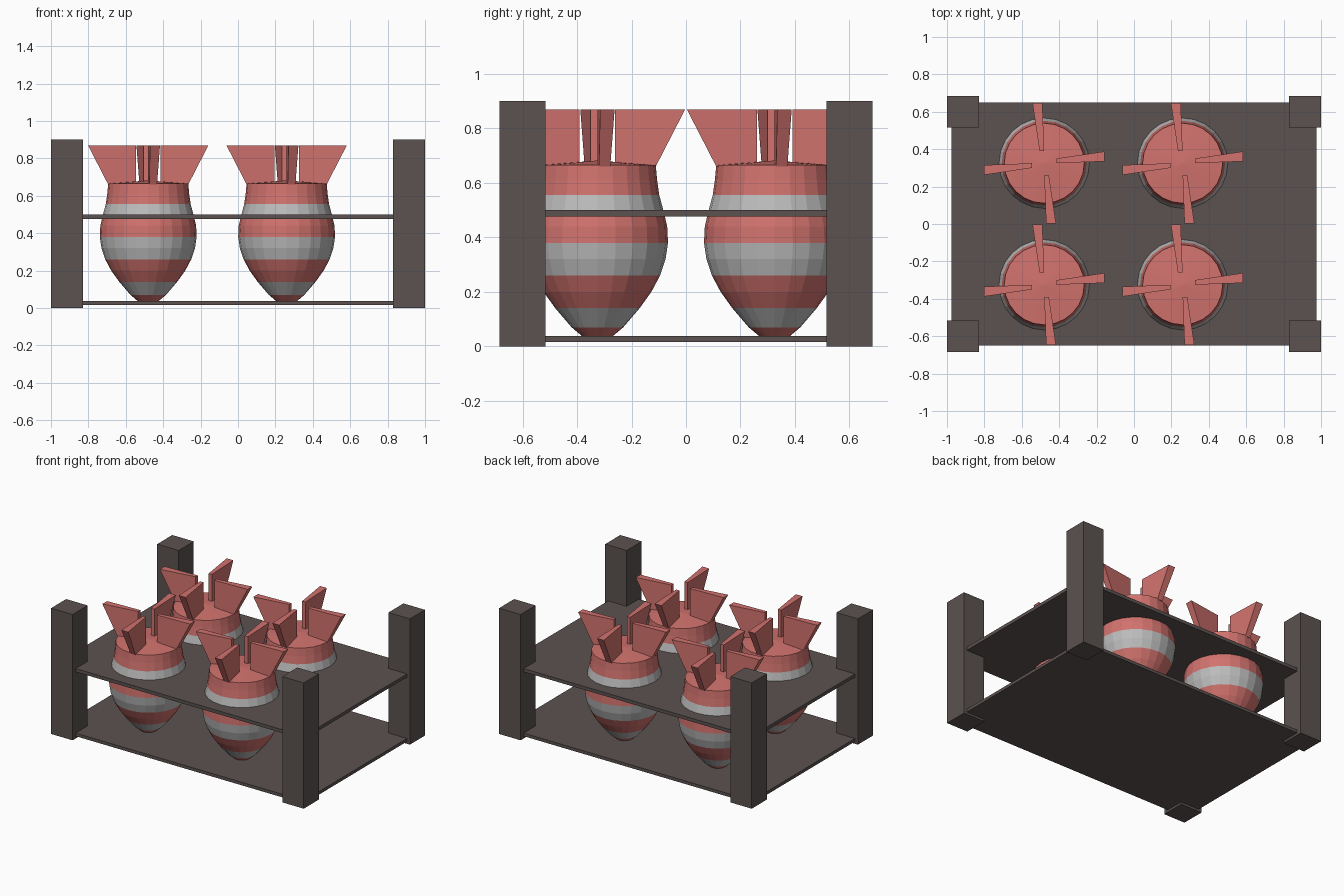
import bpy, bmesh
from math import cos, sin, pi

if "Cube" in bpy.data.objects:
    bpy.data.objects.remove(bpy.data.objects["Cube"])


def material(name, rgb):
    m = bpy.data.materials.new(name)
    m.diffuse_color = (*rgb, 1)
    m.use_nodes = True
    m.node_tree.nodes["Principled BSDF"].inputs["Base Color"].default_value = m.diffuse_color
    return m


WOOD = material("dark_wood", (0.105, 0.085, 0.08))
RED = material("red_paint", (0.64, 0.17, 0.155))
GREY = material("grey_paint", (0.5, 0.5, 0.5))


def add_object(name, mesh, loc=(0, 0, 0)):
    ob = bpy.data.objects.new(name, mesh)
    ob.location = loc
    bpy.context.collection.objects.link(ob)
    return ob


def finish(bm, name, mats):
    bmesh.ops.recalc_face_normals(bm, faces=bm.faces)
    mesh = bpy.data.meshes.new(name)
    bm.to_mesh(mesh)
    bm.free()
    for m in mats:
        mesh.materials.append(m)
    return mesh


def box(name, lo, hi):
    bm = bmesh.new()
    bmesh.ops.create_cube(bm, size=1)
    for v in bm.verts:
        v.co = [(a + b) / 2 + c * (b - a) for a, b, c in zip(lo, hi, v.co)]
    return add_object(name, finish(bm, name, [WOOD]))


# Rack: four corner posts and two shelves
for sx, xname in ((-1, "left"), (1, "right")):
    for sy, yname in ((-1, "front"), (1, "back")):
        x, y = sorted((sx, sx * 0.83)), sorted((sy * 0.685, sy * 0.515))
        box(f"{yname}_{xname}_post", (x[0], y[0], 0), (x[1], y[1], 0.9))
box("lower_shelf", (-0.977, -0.65, 0.016), (0.977, 0.65, 0.038))
box("upper_shelf", (-0.977, -0.65, 0.476), (0.977, 0.65, 0.5))

# Striped shell: (radius, height, material of the band above: 0 red, 1 grey)
PROFILE = [(0.045, 0.028, 0), (0.095, 0.07, 1), (0.155, 0.14, 0),
           (0.198, 0.2, 0), (0.23, 0.26, 1), (0.25, 0.32, 1),
           (0.259, 0.38, 0), (0.256, 0.44, 0), (0.243, 0.495, 1),
           (0.227, 0.555, 0), (0.219, 0.61, 0), (0.214, 0.665, 0)]
SIDES = 24


def shell_mesh():
    bm = bmesh.new()
    rings = [[bm.verts.new((r * cos(2 * pi * i / SIDES), r * sin(2 * pi * i / SIDES), z))
              for i in range(SIDES)] for r, z, _ in PROFILE]
    top = bm.verts.new((0, 0, 0.682))
    bm.faces.new(rings[0])
    for k, (a, b) in enumerate(zip(rings, rings[1:])):
        for i in range(SIDES):
            j = (i + 1) % SIDES
            f = bm.faces.new((a[i], a[j], b[j], b[i]))
            f.material_index = PROFILE[k][2]
    for i in range(SIDES):
        bm.faces.new((rings[-1][i], rings[-1][(i + 1) % SIDES], top))
    return finish(bm, "shell", [RED, GREY])


# Pinwheel tail: four flared fins, thicker toward the outside
def fins_mesh():
    outline = [(0.065, 0.66), (0.214, 0.66), (0.322, 0.87), (0.065, 0.87)]
    bm = bmesh.new()
    for q in range(4):
        c, s = cos(q * pi / 2), sin(q * pi / 2)
        sides = []
        for inner, outer in ((0.0, 0.01), (0.025, 0.063)):
            verts = []
            for r, z in outline:
                t = inner + (outer - inner) * (r - 0.065) / 0.257
                verts.append(bm.verts.new((r * c - t * s, r * s + t * c, z)))
            sides.append(verts)
        a, b = sides
        bm.faces.new(a)
        bm.faces.new(b[::-1])
        for i in range(4):
            j = (i + 1) % 4
            bm.faces.new((a[i], b[i], b[j], a[j]))
    return finish(bm, "tail_fins", [RED])


shell, fins = shell_mesh(), fins_mesh()
for x, xname in ((-0.48, "left"), (0.26, "right")):
    for y, yname in ((-0.325, "front"), (0.325, "back")):
        add_object(f"{yname}_{xname}_shell", shell, (x, y, 0))
        add_object(f"{yname}_{xname}_tail_fins", fins, (x, y, 0))
